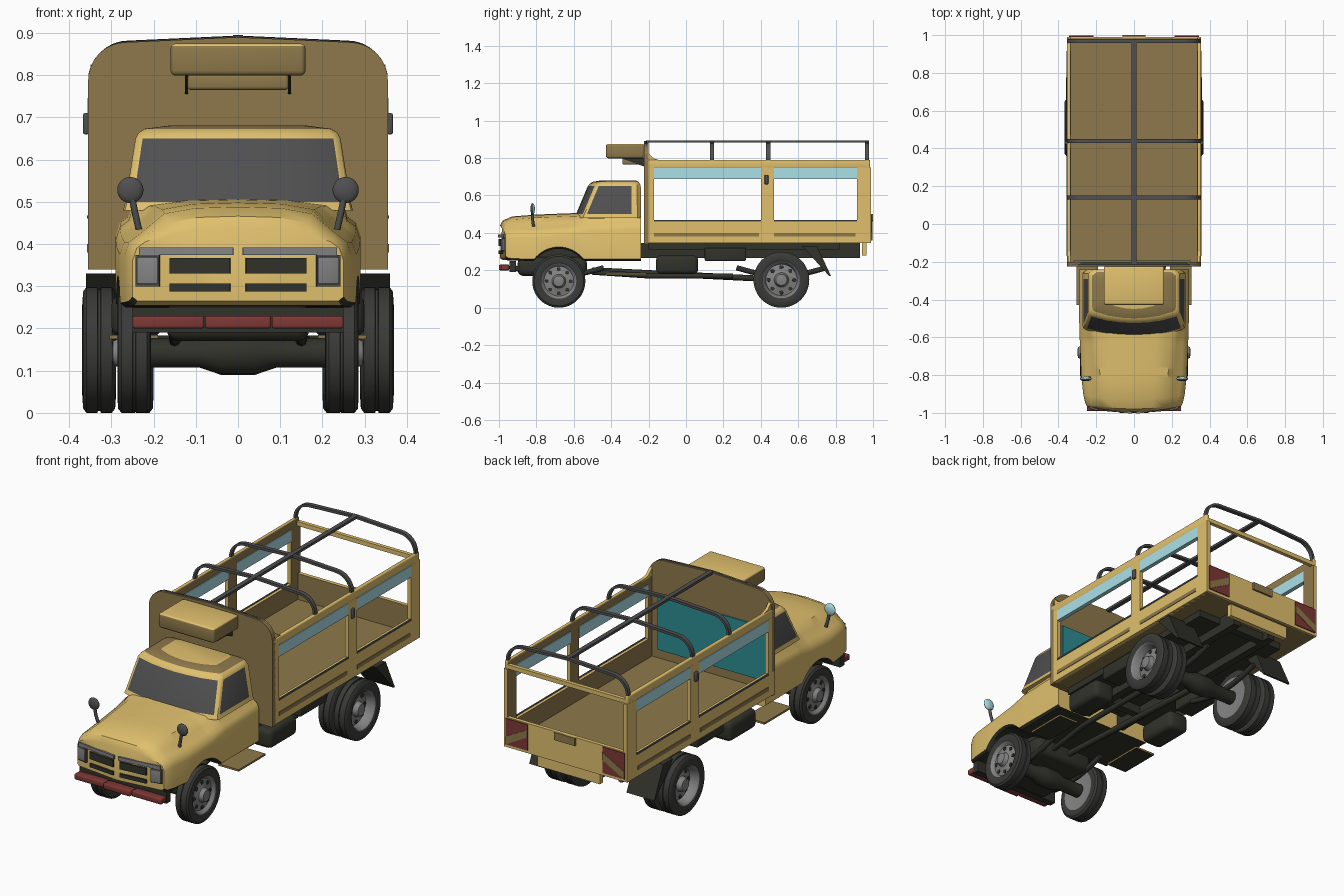
import bpy, bmesh, math
from mathutils import Matrix

if "Cube" in bpy.data.objects:
    bpy.data.objects.remove(bpy.data.objects["Cube"], do_unlink=True)


def material(name, r, g, b):
    m = bpy.data.materials.new(name)
    m.use_nodes = True
    m.diffuse_color = (r, g, b, 1)
    m.node_tree.nodes["Principled BSDF"].inputs["Base Color"].default_value = (r, g, b, 1)
    return m


GOLD = material("gold_paint", .75, .53, .155)
BROWN = material("brown_paint", .27, .19, .07)
TYRE = material("tyre_rubber", .042, .042, .04)
STEEL = material("grey_steel", .08, .08, .083)
RIM = material("rim_grey", .23, .23, .23)
DARK = material("chassis_black", .032, .032, .024)
RED = material("dull_red", .21, .04, .035)
BLUE = material("pale_blue", .45, .82, .88)
TEAL = material("teal_panel", .025, .27, .29)
SIDES = (("left", 1), ("right", -1))


def finish(name, bm, mats, rule=None, smooth=False):
    bmesh.ops.recalc_face_normals(bm, faces=bm.faces)
    bm.normal_update()
    if rule:
        for f in bm.faces:
            f.material_index = rule(f.calc_center_median(), f.normal)
    mesh = bpy.data.meshes.new(name)
    bm.to_mesh(mesh)
    bm.free()
    for m in mats:
        mesh.materials.append(m)
    ob = bpy.data.objects.new(name, mesh)
    bpy.context.collection.objects.link(ob)
    if smooth:
        bpy.ops.object.select_all(action="DESELECT")
        ob.select_set(True)
        bpy.context.view_layer.objects.active = ob
        bpy.ops.object.shade_smooth_by_angle(angle=math.radians(35))


def box(name, x, y, z, mats, bevel=0, turn=0, rule=None):
    """Box from (low, high) pairs on each axis, turned about its upright axis."""
    bm = bmesh.new()
    bmesh.ops.create_cube(bm, size=1)
    size = [b - a for a, b in (x, y, z)]
    mid = [(a + b) / 2 for a, b in (x, y, z)]
    bm.transform(Matrix.Translation(mid) @ Matrix.Rotation(turn, 4, "Z") @ Matrix.Diagonal((*size, 1)))
    if bevel:
        bmesh.ops.bevel(bm, geom=bm.edges[:], offset=bevel, segments=3, affect="EDGES", profile=.5)
    finish(name, bm, mats if rule else [mats], rule, bevel > 0)


def span(s, a, b):
    return tuple(sorted((s * a, s * b)))


def loft(name, rings, mats, rule=None, smooth=True):
    bm = bmesh.new()
    rows = [[bm.verts.new(p) for p in r] for r in rings]
    n = len(rows[0])
    for a, b in zip(rows, rows[1:]):
        for i in range(n):
            bm.faces.new((a[i], a[(i + 1) % n], b[(i + 1) % n], b[i]))
    bm.faces.new(rows[0])
    bm.faces.new(rows[-1])
    finish(name, bm, mats, rule, smooth)


def prism(name, pts, axis, a, b, mat):
    """Flat outline pushed along x or y."""
    put = (lambda p, d: (d, p[0], p[1])) if axis == "x" else (lambda p, d: (p[0], d, p[1]))
    loft(name, [[put(p, d) for p in pts] for d in (a, b)], [mat], smooth=False)


def lathe(name, profile, centre, s, mats, rule=None, steps=48):
    """Turn (offset, radius) points about the x axis."""
    turns = [math.tau * i / steps for i in range(steps)]
    x, y, z = centre
    loft(name, [[(x + s * o, y + r * math.cos(t), z + r * math.sin(t)) for t in turns] for o, r in profile], mats, rule)


def tube(name, pts, r, mat):
    cu = bpy.data.curves.new(name, "CURVE")
    cu.dimensions = "3D"
    cu.bevel_depth, cu.bevel_resolution, cu.use_fill_caps = r, 2, True
    sp = cu.splines.new("POLY")
    sp.points.add(len(pts) - 1)
    for p, q in zip(sp.points, pts):
        p.co = (*q, 1)
    cu.materials.append(mat)
    bpy.context.collection.objects.link(bpy.data.objects.new(name, cu))


def mirrored(half):
    return half + [(-x, y, z) for x, y, z in reversed(half) if abs(x) > 1e-6]


# Hood, fenders and lower cab: y, half width, base, shoulder, top, hood half width
keys = [(-.995, .25, .265, .405, .44, .18), (-.98, .258, .255, .415, .466, .195),
        (-.93, .268, .252, .42, .488, .205), (-.80, .28, .25, .42, .498, .21),
        (-.62, .287, .25, .435, .505, .225), (-.52, .29, .25, .455, .508, .252),
        (-.24, .29, .25, .465, .51, .254)]


def station(y):
    for a, b in zip(keys, keys[1:]):
        if a[0] <= y <= b[0]:
            t = (y - a[0]) / (b[0] - a[0])
            return [p + (q - p) * t for p, q in zip(a, b)]


def body_ring(y):
    _, w, zb, zs, zt, hw = station(y)
    dy = abs(y + .68)
    if dy < .165:
        zb = max(zb, .15 + math.sqrt(.165 ** 2 - dy ** 2))
    half = [(0, zb), (w - .012, zb), (w, zb + .01), (w, zs - .045), (w - .01, zs - .015),
            (w - .03, zs), (hw, zs + .4 * (zt - zs)), (hw - .03, zt - .016), (hw * .5, zt - .003), (0, zt)]
    bow = .5 * min(1, max(0, (-.8 - y) / .19))
    return mirrored([(x, y + bow * x * x, z) for x, z in half])


ys = sorted({k[0] for k in keys} | {round(-.83 + .015 * i, 4) for i in range(21)})
loft("hood_and_cab_body", [body_ring(y) for y in ys], [GOLD, DARK],
     lambda c, n: int(n.z < -.4 and c.z < .34 and c.y > -.97))


# Cab upper part with curved windscreen, side windows and roof
def cab_ring(z, w, f, b):
    half = [(0, f), (.3 * w, f + .004), (.6 * w, f + .014), (.93 * w, f + .036), (.985 * w, f + .045),
            (w, f + .058), (w, b - .05), (w, b - .02), (w - .025, b), (0, b)]
    return mirrored([(x, y, z) for x, y in half])


def cab_colour(c, n):
    if .52 < c.z < .64 and ((n.y < -.5 and abs(c.x) < .22) or (abs(n.x) > .8 and -.5 < c.y < -.32)):
        return 1
    return 2 if .67 < c.z < .6795 and n.z > .3 else 0


loft("cab_top", [cab_ring(*r) for r in ((.48, .272, -.597, -.24), (.5, .267, -.588, -.24),
     (.65, .243, -.525, -.242), (.663, .236, -.514, -.246), (.673, .222, -.5, -.254), (.681, .16, -.45, -.27))],
     [GOLD, STEEL, BROWN], cab_colour)

# Nose: grille slots, lamps, bumper, mirrors
for side, s in SIDES:
    for part, z in (("upper", (.33, .367)), ("lower", (.288, .306))):
        box(f"{side}_{part}_grille_slot", span(s, .018, .162), (-.996, -.986), z, DARK, turn=s * .09)
    box(f"{side}_grille_trim", span(s, .01, .235), (-.99, -.98), (.374, .392), RIM, turn=s * .13)
    box(f"{side}_headlamp_plate", span(s, .185, .243), (-.978, -.968), (.30, .374), STEEL, turn=s * .21)
    box(f"{side}_headlamp", span(s, .189, .239), (-.984, -.972), (.305, .369), RIM, .003, turn=s * .21)
    box(f"{side}_bumper_half", span(s, .08, .25), (-.99, -.945), (.2, .23), RED, .006)
    tube(f"{side}_mirror_stalk", [(s * .235, -.815, .435), (s * .243, -.82, .47), (s * .255, -.82, .53)], .008, STEEL)
    bm = bmesh.new()
    bmesh.ops.create_uvsphere(bm, u_segments=20, v_segments=12, radius=1)
    bm.transform(Matrix.Translation((s * .255, -.82, .528)) @ Matrix.Diagonal((.031, .012, .031, 1)))
    finish(f"{side}_mirror", bm, [STEEL, BLUE], lambda c, n: int(n.y > .3), True)
box("bumper_middle", (-.078, .078), (-1, -.95), (.2, .23), RED, .006)
box("bumper_back_bar", (-.25, .25), (-.945, -.91), (.19, .25), DARK)


# Front bulkhead and the flat roof hoops share one rounded outline
def arch(w, low, top, r):
    pts = [(w, low)]
    for i in range(9):
        t = math.pi / 2 * i / 8
        pts.append((w - r + r * math.cos(t), top - .012 - r + r * math.sin(t)))
    return pts + [(0, top)] + [(-x, z) for x, z in reversed(pts)]


prism("bulkhead", arch(.355, .34, .89, .09), "y", -.225, -.2, BROWN)
box("bulkhead_inner_panel", (-.32, .3), (-.2, -.194), (.41, .69), TEAL)
tube("bulkhead_rim", [(x, -.212, z) for x, z in arch(.35, .79, .887, .09)], .006, STEEL)
for name, y in (("front", .14), ("middle", .44), ("rear", .968)):
    outline = arch(.352, .76, .894, .092) + arch(.34, .76, .881, .08)[::-1]
    prism(f"{name}_roof_hoop", outline, "y", y - .011, y + .011, STEEL)
box("roof_ridge_bar", (-.012, .012), (-.21, .975), (.882, .895), STEEL)

# Cargo bed with open sides, brown inside, and rolled curtains
box("bed_floor", (-.35, .35), (-.22, .98), (.345, .365), BROWN)
for side, s in SIDES:
    x = span(s, .335, .355)
    paint = dict(mats=[GOLD, BROWN], rule=lambda c, n: int(n.x * s < -.5))
    box(f"{side}_lower_rail", x, (-.22, .99), (.345, .465), **paint)
    box(f"{side}_upper_rail", x, (-.22, .985), (.745, .79), bevel=.006, **paint)
    for name, y in (("front", (-.22, -.17)), ("middle", (.40, .47)), ("rear", (.915, .99))):
        box(f"{side}_{name}_post", x, y, (.46, .75), **paint)
    for name, y in (("front", (-.17, .40)), ("rear", (.47, .915))):
        box(f"{side}_{name}_curtain", span(s, .334, .356), y, (.687, .746), BLUE)
        box(f"{side}_{name}_slit", span(s, .354, .358), (y[0], y[1] - .01), (.38, .40), BROWN)
        box(f"{side}_{name}_window_sill", span(s, .35, .358), y, (.46, .468), STEEL)
    prism(f"{side}_bulkhead_gusset", [(-.21, .78), (-.11, .78), (-.17, .797), (-.2, .825)], "x", s * .335, s * .35, GOLD)
    box(f"{side}_post_latch", span(s, .353, .367), (.42, .44), (.66, .71), STEEL, .004)
    # Red warning boards on the tailgate
    box(f"{side}_warning_board", span(s, .215, .343), (.99, .995), (.36, .495), RED)
    prism(f"{side}_warning_stripe", [(s * .215, .43), (s * .215, .47), (s * .343, .4), (s * .343, .36)],
          "y", .994, .998, BROWN)
box("tailgate", (-.35, .35), (.97, .99), (.345, .5), [GOLD, BROWN], rule=lambda c, n: int(n.y < -.5))
box("tailgate_step", (-.06, .06), (.985, 1), (.46, .5), BROWN)
box("rear_top_rail", (-.345, .345), (.965, .985), (.75, .772), GOLD)
box("rear_plate", (-.18, .18), (.94, .965), (.28, .345), GOLD)

# Box above the cab with its brackets
box("roof_box", (-.16, .16), (-.428, -.222), (.799, .875), [BROWN, GOLD], .012, rule=lambda c, n: int(n.z > .5))
box("roof_box_tray", (-.12, .12), (-.34, -.225), (.765, .802), BROWN, .008)
for side, s in SIDES:
    prism(f"{side}_box_bracket", [(-.35, .8), (-.225, .8), (-.225, .755)], "x", s * .118, s * .126, DARK)

# Chassis, tanks, axles and drive line
for side, s in SIDES:
    box(f"{side}_chassis_rail", span(s, .09, .13), (-.93, .93), (.265, .345), DARK)
    box(f"{side}_fuel_tank", span(s, .18, .3), (-.16, .065), (.18, .28), DARK, .025)
    box(f"{side}_tool_box", span(s, .18, .29), (.1, .32), (.25, .32), DARK, .008)
    box(f"{side}_cab_step", span(s, .19, .305), (-.43, -.21), (.175, .185), [BROWN, DARK],
        rule=lambda c, n: int(n.z < -.5))
    prism(f"{side}_mudflap", [(.62, .33), (.7, .33), (.775, .17), (.765, .17)], "x", s * .2, s * .36, DARK)
    for name, y in (("front", -.68), ("rear", .51)):
        tube(f"{side}_{name}_leaf_spring", [(s * .15, y + d, .22 - .05 * math.cos(d * 6)) for d in
             (-.24, -.16, -.08, 0, .08, .16, .24)], .014, DARK)
box("engine_block", (-.17, .17), (-.9, -.53), (.17, .27), DARK, .03)
box("under_floor_frame", (-.26, .26), (-.2, .82), (.31, .345), DARK)
for i, y in enumerate((-.1, .25, .85)):
    box(f"cross_member_{i + 1}", (-.12, .12), (y, y + .04), (.265, .31), DARK)
tube("drive_shaft", [(0, -.5, .2), (0, .51, .15)], .016, DARK)
tube("exhaust_pipe", [(.1, -.5, .19), (.16, -.2, .17), (.16, .25, .17)], .014, DARK)
for name, y, z in (("front", -.68, .142), ("rear", .51, .148)):
    lathe(f"{name}_axle", [(-.21, .035), (-.09, .035), (-.04, .052), (.04, .052), (.09, .035), (.21, .035)],
          (0, y, z), 1, [DARK], steps=20)


# Wheels: tyre and rim turned as one, with a ring of dark holes
def wheel(name, x, y, r, s, dish, hub):
    prof = [(-.036, r * .6), (-.04, r * .72), (-.038, r * .93), (-.03, r), (-.004, r), (-.003, r * .97),
            (.003, r * .97), (.004, r), (.03, r), (.038, r * .93), (.04, r * .72), (.036, r * .66),
            (.03, r * .62), (dish, r * .56), (dish + .006, r * .32), (dish + .01, r * .26), (hub, r * .2),
            (hub + .003, r * .1)]
    lathe(name, prof, (s * x, y, r), s, [TYRE, RIM],
          lambda c, n: int(math.hypot(c.y - y, c.z - r) < r * .68))
    for i in range(8):
        t = math.tau * i / 8
        lathe(f"{name}_hole_{i + 1}", [(dish, r * .075), (dish + .006, r * .07)],
              (s * x, y + r * .45 * math.cos(t), r + r * .45 * math.sin(t)), s, [DARK], steps=10)


for side, s in SIDES:
    wheel(f"{side}_front_wheel", .246, -.68, .142, s, .02, .05)
    wheel(f"{side}_rear_outer_wheel", .329, .51, .149, s, -.01, .025)
    wheel(f"{side}_rear_inner_wheel", .24, .51, .149, s, -.01, .025)
